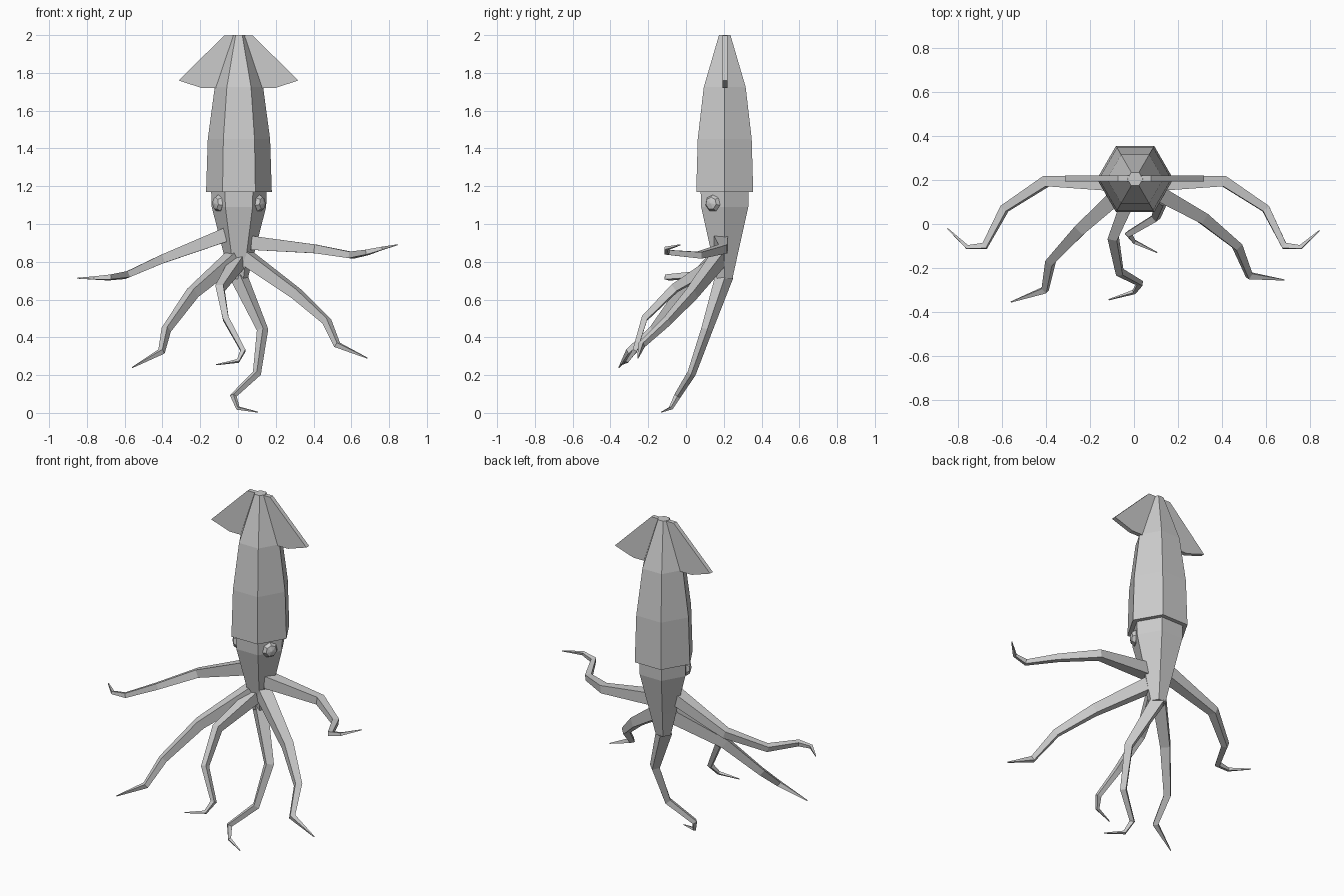
import bpy, bmesh, math
from mathutils import Vector, Matrix

cube = bpy.data.objects.get("Cube")
if cube:
    bpy.data.objects.remove(cube, do_unlink=True)

CX, CY = 0.005, 0.205   # body axis

skin = bpy.data.materials.new("pale_grey_skin")
skin.use_nodes = True
GREY = (0.6, 0.6, 0.6, 1)
skin.diffuse_color = GREY
skin.node_tree.nodes["Principled BSDF"].inputs["Base Color"].default_value = GREY


def finish(name, bm):
    bmesh.ops.recalc_face_normals(bm, faces=bm.faces[:])
    mesh = bpy.data.meshes.new(name)
    bm.to_mesh(mesh)
    bm.free()
    mesh.materials.append(skin)
    obj = bpy.data.objects.new(name, mesh)
    bpy.context.collection.objects.link(obj)
    return obj


def loft(name, rings):
    """Skin a list of point rings and cap both ends."""
    bm = bmesh.new()
    loops = [[bm.verts.new(p) for p in ring] for ring in rings]
    n = len(loops[0])
    for a, b in zip(loops, loops[1:]):
        for i in range(n):
            j = (i + 1) % n
            bm.faces.new((a[i], a[j], b[j], b[i]))
    bm.faces.new(loops[0])
    bm.faces.new(loops[-1])
    return finish(name, bm)


def hex_ring(r, z):
    return [(CX + r * math.cos(i * math.pi / 3),
             CY + r * math.sin(i * math.pi / 3), z) for i in range(6)]


def tentacle(name, points, root=0.037):
    """Square tapering tube along a bent path, mitred at the joints."""
    pts = [Vector(p) for p in points]
    taper = (1, 0.62, 0.46, 0.34, 0.22, 0.06)
    if len(pts) == 5:
        taper = (1, 0.72, 0.5, 0.36, 0.06)
    segs = [(b - a).normalized() for a, b in zip(pts, pts[1:])]
    up = Vector((0, 0, 1))
    rings = []
    for i, p in enumerate(pts):
        before, after = segs[max(i - 1, 0)], segs[min(i, len(segs) - 1)]
        d = (before + after).normalized()
        stretch = min(1 / max(d.dot(after), 0.5), 1.3)
        up = (up - d * up.dot(d)).normalized()
        side = d.cross(up)
        # widen the ring only in the direction of the bend
        bend = after - before
        ku = kv = 1
        if bend.length > 0.01:
            bend.normalize()
            ku = 1 + (stretch - 1) * abs(bend.dot(up))
            kv = 1 + (stretch - 1) * abs(bend.dot(side))
        r = root * taper[i]
        rings.append([p + up * (u * r * ku) + side * (v * r * kv)
                      for u, v in ((1, 1), (1, -1), (-1, -1), (-1, 1))])
    return loft(name, rings)


# Body
loft("mantle", [hex_ring(r, z) for r, z in
                ((0.174, 1.17), (0.165, 1.45), (0.128, 1.725), (0.035, 2.0))])
loft("head", [hex_ring(r, z) for r, z in
              ((0.047, 0.71), (0.085, 0.86), (0.144, 1.09), (0.148, 1.2))])

# Tail fins and eyes, one per side
FIN = ((0.0, 1.998), (0.075, 1.998), (0.317, 1.76), (0.195, 1.72), (0.05, 1.72))
for side, label in ((1, "left"), (-1, "right")):
    loft(label + "_fin", [[(CX * 0.5 + side * x, CY + 0.002 + t, z) for x, z in FIN]
                          for t in (-0.013, 0.013)])

    bm = bmesh.new()
    bmesh.ops.create_uvsphere(bm, u_segments=7, v_segments=4, radius=0.046)
    # local z is the flattened axis, pointing out of the front side face
    out = Vector((side * math.cos(math.pi / 6), -0.5, 0))
    turn = out.to_track_quat('Z', 'Y').to_matrix().to_4x4()
    place = Matrix.Translation((CX + side * 0.108, CY - 0.063, 1.11))
    bm.transform(place @ turn @ Matrix.Diagonal((1, 1, 0.6, 1)))
    finish(label + "_eye", bm)

# Tentacles, root to tip
tentacle("right_side_tentacle", (
    (-0.06, 0.185, 0.945), (-0.40, 0.195, 0.815), (-0.59, 0.07, 0.73),
    (-0.68, -0.10, 0.717), (-0.76, -0.105, 0.714), (-0.85, -0.02, 0.713)))
tentacle("left_side_tentacle", (
    (0.07, 0.185, 0.90), (0.41, 0.195, 0.868), (0.60, 0.07, 0.835),
    (0.685, -0.10, 0.85), (0.76, -0.105, 0.87), (0.845, -0.03, 0.89)))
tentacle("right_front_tentacle", (
    (-0.03, 0.17, 0.815), (-0.24, -0.02, 0.635), (-0.38, -0.17, 0.44),
    (-0.405, -0.30, 0.325), (-0.56, -0.355, 0.24)))
tentacle("left_front_tentacle", (
    (0.04, 0.18, 0.825), (0.31, 0.03, 0.63), (0.47, -0.10, 0.485),
    (0.525, -0.235, 0.36), (0.685, -0.255, 0.29)))
tentacle("middle_front_tentacle", (
    (0.0, 0.17, 0.80), (-0.095, -0.06, 0.66), (-0.065, -0.22, 0.50),
    (0.027, -0.27, 0.33), (0.0, -0.31, 0.275), (-0.115, -0.345, 0.255)), 0.034)
tentacle("lower_tentacle", (
    (0.0, 0.205, 0.73), (0.13, 0.11, 0.44), (0.10, 0.03, 0.21),
    (-0.025, -0.045, 0.09), (0.0, -0.08, 0.025), (0.105, -0.13, 0.004)), 0.034)
